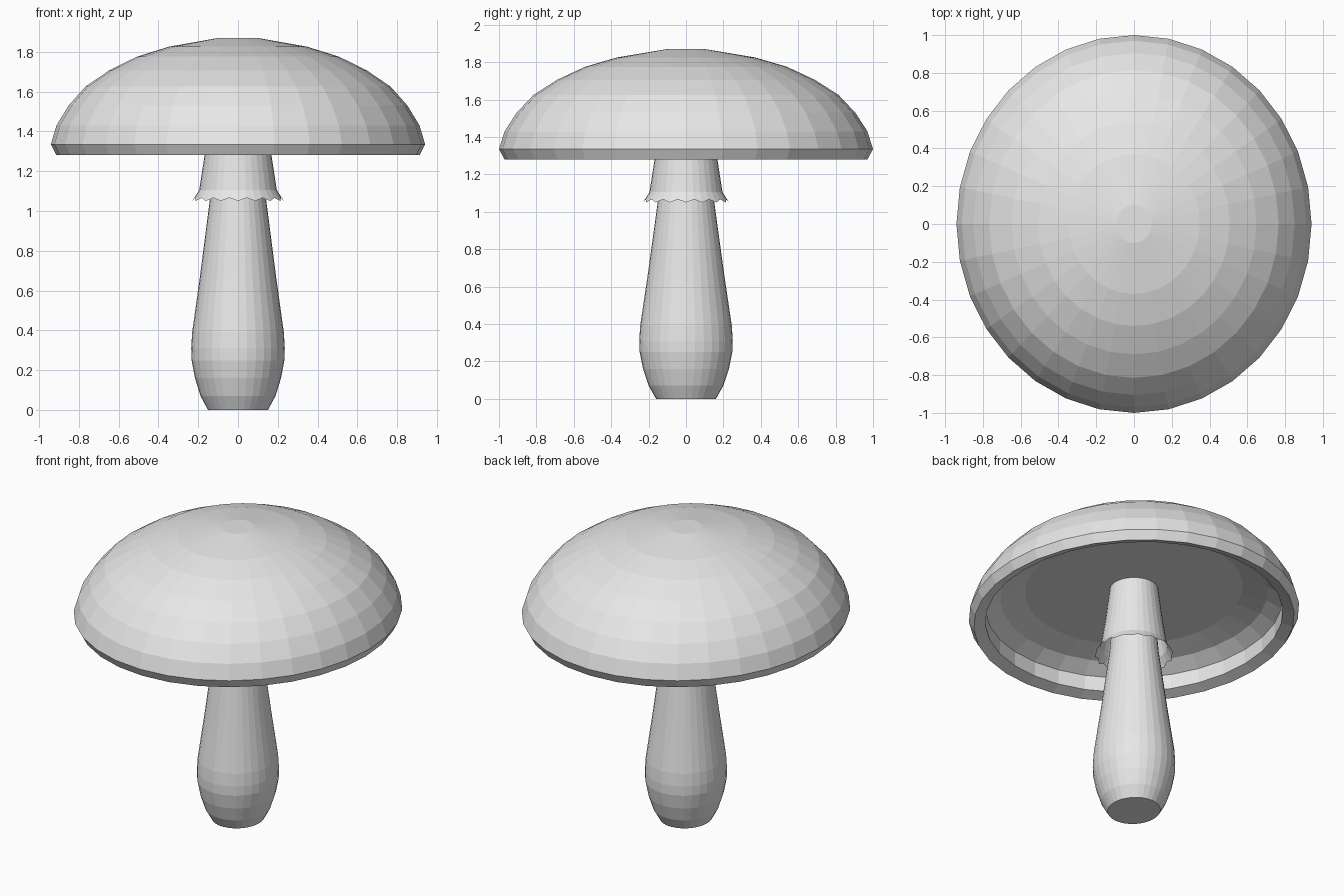
import bpy
import bmesh
from math import sin, cos, tau

default = bpy.data.objects.get("Cube")
if default:
    bpy.data.objects.remove(default, do_unlink=True)

SIDES = 32
X_SQUASH = 0.94

# Single pale grey material
grey = bpy.data.materials.new("pale_grey")
grey.use_nodes = True
colour = (0.8, 0.8, 0.8, 1)
grey.diffuse_color = colour
grey.node_tree.nodes["Principled BSDF"].inputs["Base Color"].default_value = colour


def lathe(name, profile, squash=1.0, cap_start=False, cap_end=False, adjust=None):
    """Spin a (radius, height) profile around z; adjust may reshape a ring point."""
    bm = bmesh.new()
    rings = []
    for level, point in enumerate(profile):
        ring = []
        for i in range(SIDES):
            r, z = adjust(level, i, *point) if adjust else point
            a = tau * i / SIDES
            ring.append(bm.verts.new((r * cos(a) * squash, r * sin(a), z)))
        rings.append(ring)
    for low, high in zip(rings, rings[1:]):
        for i in range(SIDES):
            j = (i + 1) % SIDES
            bm.faces.new((low[i], low[j], high[j], high[i]))
    if cap_start:
        bm.faces.new(rings[0][::-1])
    if cap_end:
        bm.faces.new(rings[-1])
    mesh = bpy.data.meshes.new(name)
    bm.to_mesh(mesh)
    bm.free()
    mesh.materials.append(grey)
    obj = bpy.data.objects.new(name, mesh)
    bpy.context.collection.objects.link(obj)
    return obj


# Cap: hollow ceiling, inner wall, rim, then the outer dome
lathe("cap", [
    (0.66, 1.49), (0.81, 1.455), (0.90, 1.40), (0.90, 1.305),
    (0.97, 1.28), (1.0, 1.335), (0.97, 1.43), (0.905, 1.53), (0.815, 1.625),
    (0.69, 1.705), (0.54, 1.775), (0.37, 1.825), (0.10, 1.87),
], X_SQUASH, cap_start=True, cap_end=True)

# Stem: bulbous foot tapering up into the cap
lathe("stem", [
    (0.16, 0), (0.20, 0.07), (0.23, 0.16), (0.248, 0.25), (0.25, 0.31),
    (0.245, 0.39), (0.205, 0.66), (0.15, 1.06), (0.13, 1.28), (0.12, 1.49),
], X_SQUASH, cap_start=True)


# Skirt: open sleeve with a scalloped, flared hem
def scallop(level, i, r, z):
    return (r - 0.01, z + 0.016) if level == 0 and i % 2 else (r, z)


lathe("skirt", [(0.23, 1.05), (0.195, 1.105), (0.168, 1.28), (0.142, 1.49)],
      adjust=scallop)
